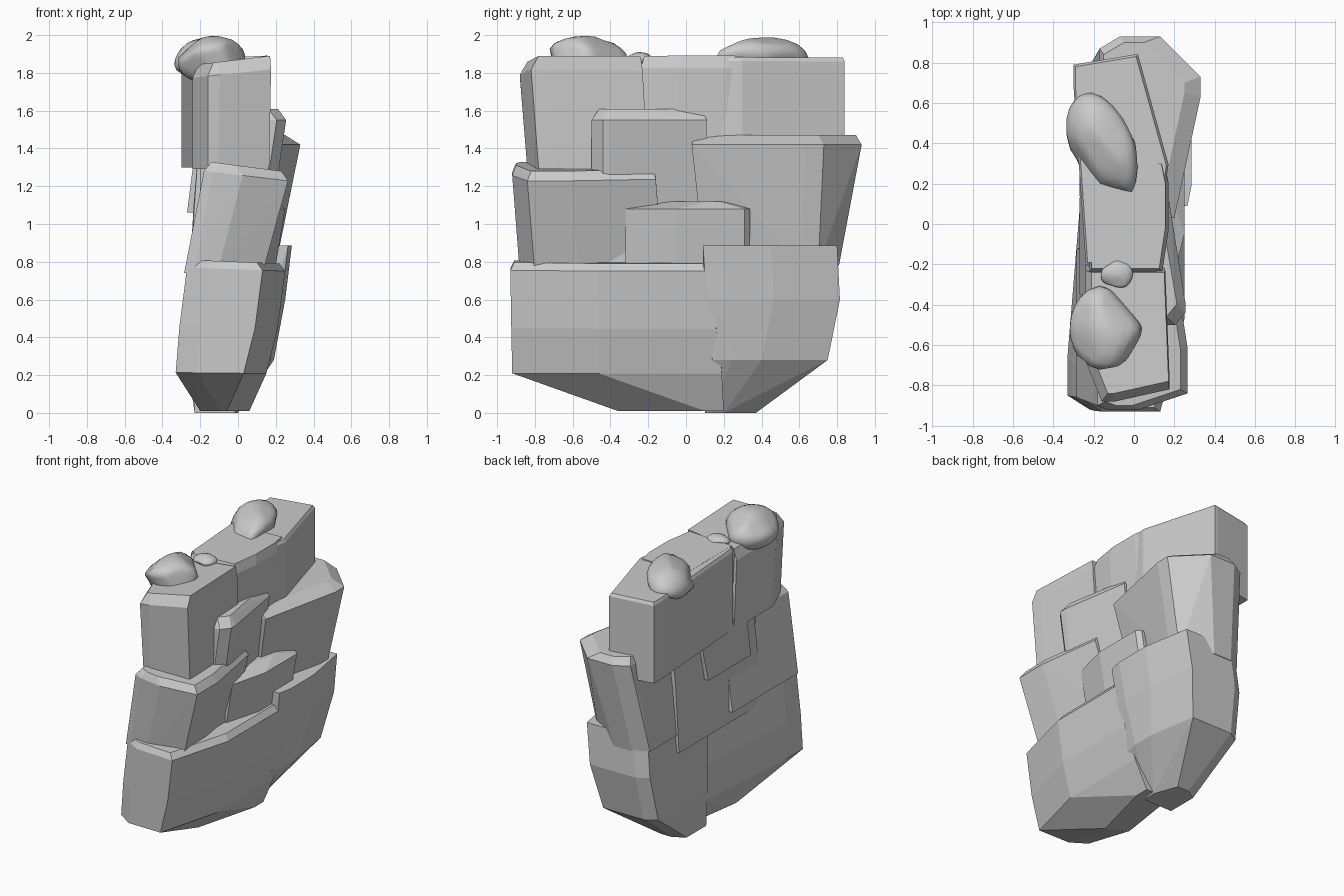
import bpy, bmesh, math, random
from mathutils import Vector, Matrix

random.seed(4)


def finish(name, bm):
    bmesh.ops.recalc_face_normals(bm, faces=bm.faces)
    me = bpy.data.meshes.new(name)
    bm.to_mesh(me)
    bm.free()
    ob = bpy.data.objects.new(name, me)
    bpy.context.collection.objects.link(ob)
    return ob


def hull(bm):
    res = bmesh.ops.convex_hull(bm, input=bm.verts)
    junk = {e for e in res["geom_interior"] + res["geom_unused"]
            if isinstance(e, bmesh.types.BMVert)}
    bmesh.ops.delete(bm, geom=list(junk), context='VERTS')


def block(name, rings, cuts=((0, 0), (0, 0), (0, 0), (0, 0)), slope=0.0):
    """Hull of rectangular rings (z, back x, face x, y0, y1).
    cuts trims (x, y) off the corners face/y0, face/y1, back/y1, back/y0;
    slope tilts the upper rings along x."""
    bm = bmesh.new()
    zmin, zmax = rings[0][0], rings[-1][0]
    for z, xb, xf, y0, y1 in rings:
        k = slope * (z - zmin) / (zmax - zmin)
        corners = ((xf, y0, -1, 1), (xf, y1, -1, -1), (xb, y1, 1, -1), (xb, y0, 1, 1))
        for (x, y, sx, sy), (cx, cy) in zip(corners, cuts):
            cy = min(cy, 0.85 * (y1 - y0))
            for px, py in {(x + sx * cx, y), (x, y + sy * cy)}:
                bm.verts.new((px, py, z + k * px))
    hull(bm)
    return finish(name, bm)


def boulder(name, loc, size, rot):
    """Squashed ball with a few flats knocked off, smooth shaded."""
    bm = bmesh.new()
    bmesh.ops.create_icosphere(bm, subdivisions=3, radius=1)
    for _ in range(9):
        n = Vector([random.uniform(-1, 1) for _ in range(3)]).normalized()
        d = random.uniform(0.72, 0.88)
        for v in bm.verts:
            over = v.co.dot(n) - d
            if over > 0:
                v.co -= n * over * 0.95
    bmesh.ops.transform(bm, verts=bm.verts, matrix=Matrix.Translation(loc)
                        @ Matrix.Rotation(math.radians(rot[1]), 4, 'Z')
                        @ Matrix.Rotation(math.radians(rot[0]), 4, 'Y')
                        @ Matrix.Diagonal((*size, 1)))
    for f in bm.faces:
        f.smooth = True
    return finish(name, bm)


N = (0, 0)

# Bottom course, tapering to the ground
block("base_block_front", [(0.01, -0.20, 0.06, -0.36, 0.20),
                           (0.21, -0.33, 0.15, -0.92, 0.19),
                           (0.45, -0.31, 0.21, -0.925, 0.16),
                           (0.76, -0.27, 0.25, -0.93, 0.14),
                           (0.80, -0.26, 0.22, -0.91, 0.13)],
      cuts=((0.12, 0.46), N, (0.07, 0.85), (0.11, 0.07)), slope=-0.04)
block("base_block_back", [(0.0, -0.23, 0.00, 0.10, 0.37),
                          (0.28, -0.27, 0.19, 0.14, 0.75),
                          (0.60, -0.25, 0.25, 0.11, 0.815),
                          (0.885, -0.22, 0.285, 0.09, 0.80)],
      cuts=((0.02, 0.10), (0.06, 0.35), (0.08, 0.05), N))

# Middle course
block("middle_block_front", [(0.74, -0.285, 0.13, -0.88, -0.12),
                             (1.26, -0.18, 0.265, -0.92, -0.16),
                             (1.31, -0.14, 0.23, -0.90, -0.17)],
      cuts=((0.24, 0.08), (0.07, 0.45), N, (0.05, 0.02)), slope=-0.13)
block("middle_block_centre", [(0.72, -0.24, 0.19, -0.32, 0.34),
                              (1.08, -0.23, 0.25, -0.32, 0.34),
                              (1.12, -0.22, 0.19, -0.14, 0.20)],
      cuts=((0.07, 0.27), (0.03, 0.03), N, N))
block("middle_block_back", [(0.78, -0.24, 0.20, 0.10, 0.81),
                            (1.10, -0.21, 0.255, 0.08, 0.85),
                            (1.42, -0.17, 0.33, 0.03, 0.93),
                            (1.47, -0.15, 0.25, 0.05, 0.90)],
      cuts=((0.13, 0.60), (0.20, 0.20), (0.10, 0.06), N))
block("step_block", [(1.05, -0.20, 0.18, -0.50, 0.10),
                     (1.55, -0.20, 0.255, -0.50, 0.11),
                     (1.61, -0.18, 0.21, -0.46, 0.08)],
      cuts=((0.05, 0.06), (0.08, 0.50), N, N))

# Filling behind the middle course
block("rear_infill", [(0.66, -0.26, 0.12, -0.50, 0.45),
                      (1.10, -0.235, 0.12, -0.45, 0.45),
                      (1.40, -0.21, 0.08, -0.45, 0.45)])
block("rear_wedge", [(1.06, -0.27, 0.0, -0.35, 0.13),
                     (1.45, -0.22, 0.05, -0.35, 0.18)])

# Top course
block("top_block_front", [(1.29, -0.24, 0.165, -0.84, -0.20),
                          (1.80, -0.24, 0.175, -0.88, -0.23),
                          (1.87, -0.21, 0.17, -0.84, -0.24)],
      cuts=((0.27, 0.06), (0.02, 0.50), N, (0.08, 0.20)), slope=0.12)
block("top_block_centre", [(1.38, -0.22, 0.15, -0.24, 0.32),
                           (1.82, -0.22, 0.17, -0.24, 0.31),
                           (1.885, -0.21, 0.155, -0.22, 0.30)],
      cuts=((0.03, 0.20), (0.02, 0.10), N, N), slope=0.04)
block("top_block_back", [(1.30, -0.30, 0.17, -0.19, 0.84),
                         (1.86, -0.30, 0.17, -0.19, 0.84),
                         (1.88, -0.29, 0.16, -0.19, 0.83)],
      cuts=((0.07, 0.48), (0.15, 0.54), (0.30, 0.05), (0.06, 0.92)), slope=0.02)

# Loose boulders on the ledge
boulder("boulder_front", (-0.14, -0.535, 1.87), (0.18, 0.23, 0.125), (-8, 8))
boulder("boulder_back", (-0.155, 0.385, 1.86), (0.165, 0.28, 0.135), (-22, 22))
boulder("pebble", (-0.085, -0.25, 1.875), (0.08, 0.075, 0.035), (0, 20))
